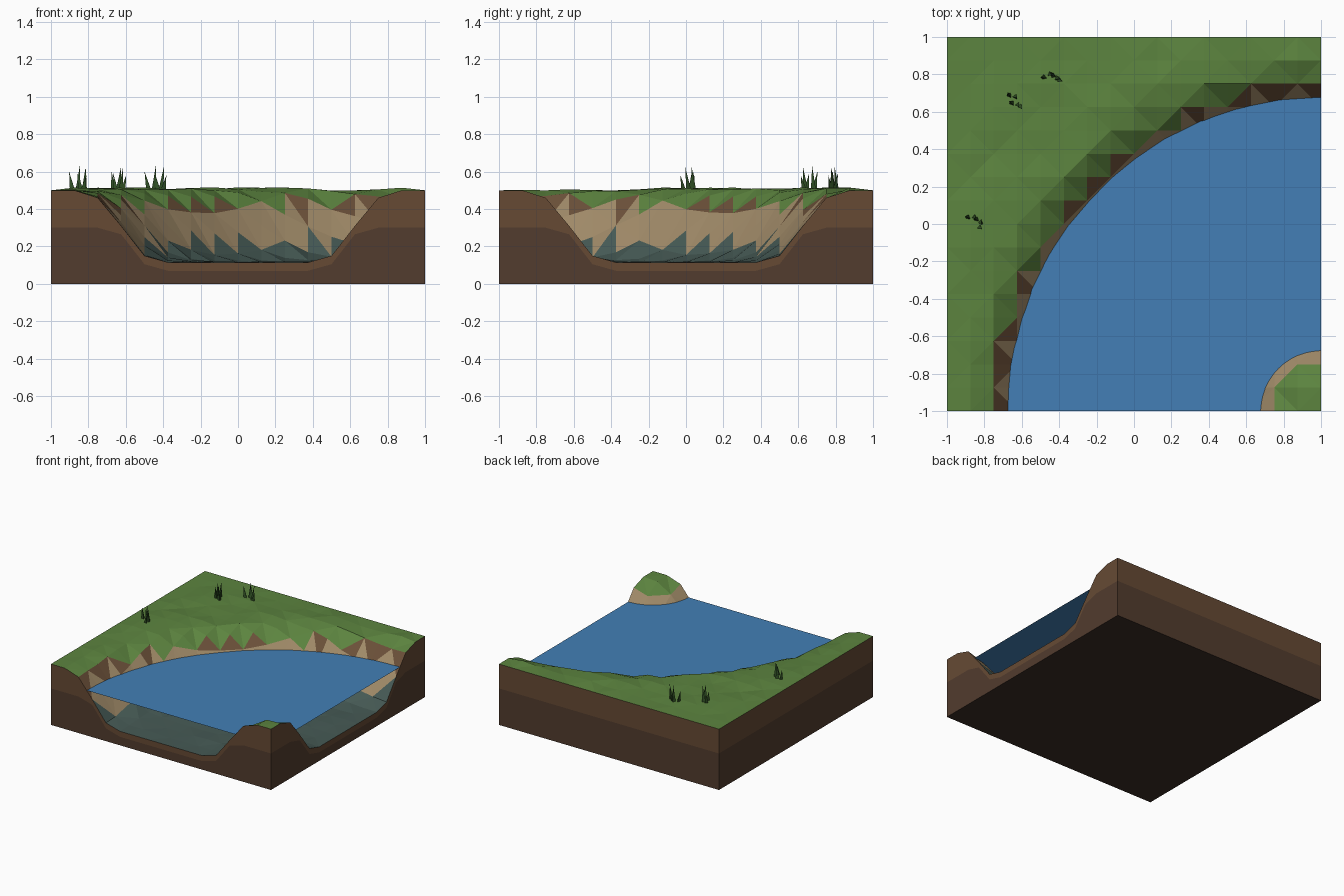
import bpy, bmesh, math, random
from mathutils import Vector

if "Cube" in bpy.data.objects:
    bpy.data.objects.remove(bpy.data.objects["Cube"])

random.seed(4)
N, S = 16, 0.125          # terrain cells per side, cell size


def mat(name, hexcol):
    m = bpy.data.materials.new(name)
    rgb = [int(hexcol[i:i + 2], 16) / 255 for i in (0, 2, 4)]
    lin = [c / 12.92 if c < 0.04045 else ((c + 0.055) / 1.055) ** 2.4 for c in rgb]
    m.diffuse_color = (*lin, 1)
    m.use_nodes = True
    m.node_tree.nodes["Principled BSDF"].inputs["Base Color"].default_value = m.diffuse_color
    return m


GRASS = mat("grass", "5c843f")
DIRT = mat("dirt", "6b5039")
SAND = mat("sand", "a08a68")
BED = mat("river_bed", "465a55")
SOIL = mat("upper_soil", "664a34")
DEEP = mat("deep_soil", "523c2e")
BASE = mat("underside", "3a2c24")
WATER = mat("water", "437fb6")
BLADE = mat("blade", "2f4f24")


def finish(name, bm, mats):
    me = bpy.data.meshes.new(name)
    bm.to_mesh(me)
    bm.free()
    for m in mats:
        me.materials.append(m)
    ob = bpy.data.objects.new(name, me)
    bpy.context.collection.objects.link(ob)
    return ob


# Channel cross-section: distance from river centre line -> height
PROFILE = [(0, .115), (.375, .115), (.5, .15), (.625, .31), (.75, .46), (.875, .5), (3, .5)]


def height(x, y):
    d = abs(math.hypot(x - 1, y + 1) - 1)
    for (a, ha), (b, hb) in zip(PROFILE, PROFILE[1:]):
        if d <= b:
            return ha + (hb - ha) * (d - a) / (b - a)


# Terrain surface: alternating triangles coloured by height
bm = bmesh.new()
V = {}
for i in range(N + 1):
    for j in range(N + 1):
        x, y = -1 + i * S, -1 + j * S
        z = height(x, y)
        if 0 < i < N and 0 < j < N:
            z += random.uniform(-.002, .016) if z > .47 else random.uniform(-.004, .006)
        V[i, j] = bm.verts.new((x, y, z))
for i in range(N):
    for j in range(N):
        a, b, c, d = V[i, j], V[i + 1, j], V[i + 1, j + 1], V[i, j + 1]
        tris = [(a, b, d), (b, c, d)] if (i + j) % 2 == 0 else [(a, b, c), (a, c, d)]
        for t in tris:
            f = bm.faces.new(t)
            h = sum(v.co.z for v in t) / 3
            f.material_index = 0 if h > .43 else 1 if h > .408 else 2 if h > .21 else 3
finish("terrain", bm, [GRASS, DIRT, SAND, BED])

# Cut earth walls in two layers, plus the underside
bm = bmesh.new()
corners = [Vector(p) for p in ((-1, -1), (1, -1), (1, 1), (-1, 1))]
for k in range(4):
    p, q = corners[k], corners[(k + 1) % 4]
    cols = []
    for i in range(N + 1):
        x, y = p.lerp(q, i / N)
        h = height(x, y)
        cols.append([bm.verts.new((x, y, z)) for z in (0, min(.3, h - .045), h)])
    for l, r in zip(cols, cols[1:]):
        for n in (0, 1):
            f = bm.faces.new((l[n], r[n], r[n + 1], l[n + 1]))
            f.material_index = n
f = bm.faces.new([bm.verts.new((c.x, c.y, 0)) for c in reversed(corners)])
f.material_index = 2
bmesh.ops.remove_doubles(bm, verts=bm.verts, dist=1e-5)
finish("earth_block", bm, [DEEP, SOIL, BASE])

# Water: flat quarter ring around the front right corner
bm = bmesh.new()
rows = []
for i in range(13):
    t = math.pi / 2 * i / 12
    rows.append([bm.verts.new((1 - r * math.cos(t), -1 + r * math.sin(t), .37))
                 for r in (.322, 1.678)])
for a, b in zip(rows, rows[1:]):
    bm.faces.new((a[0], a[1], b[1], b[0]))
bmesh.ops.recalc_face_normals(bm, faces=bm.faces)
if next(iter(bm.faces)).normal.z < 0:
    bmesh.ops.reverse_faces(bm, faces=bm.faces[:])
finish("water", bm, [WATER])

# Grass clumps: leaning three-sided spikes set along a short line
BLADES = [(-.035, .09, -.02), (-.015, .12, .012), (.008, .08, -.022), (.028, .115, .015), (.04, .07, .022)]
CLUMPS = [(-.85, .02, -40), (-.64, .66, -55), (-.44, .785, -22)]
for n, (cx, cy, ang) in enumerate(CLUMPS):
    bm = bmesh.new()
    u = Vector((math.cos(math.radians(ang)), math.sin(math.radians(ang)), 0))
    w = Vector((-u.y, u.x, 0))
    for off, h, lean in BLADES:
        c = Vector((cx, cy, .5)) + u * off + w * random.uniform(-.018, .018)
        tip = bm.verts.new(c + u * lean + w * random.uniform(-.015, .015) + Vector((0, 0, h + .01)))
        ring = [bm.verts.new(c + Vector((.016 * math.cos(a), .016 * math.sin(a), 0)))
                for a in (math.radians(ang + 120 * k) for k in range(3))]
        for k in range(3):
            bm.faces.new((ring[k], ring[(k + 1) % 3], tip))
        bm.faces.new(ring[::-1])
    finish(f"grass_clump_{n + 1}", bm, [BLADE])
